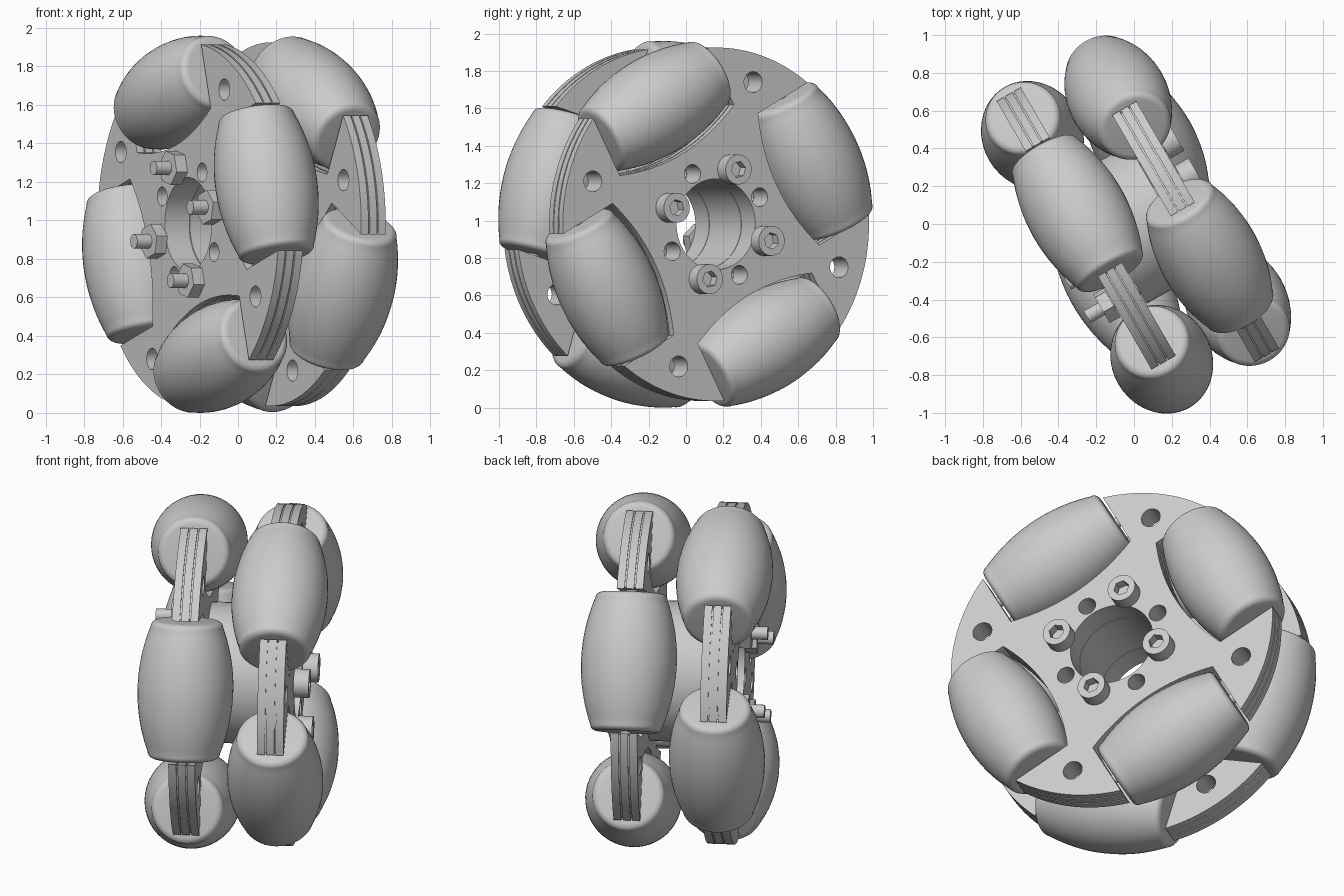
import bpy, bmesh
from math import sin, cos, pi, radians, sqrt
from mathutils import Matrix, Vector

cube = bpy.data.objects.get("Cube")
if cube:
    bpy.data.objects.remove(cube, do_unlink=True)

# Main dimensions
RIM, PLATE_R, AXLE_R = 0.98, 0.945, 0.715
SLOT, HALF_LEN = 0.40, 0.385
BORE, BOLT_CIRCLE = 0.243, 0.306
INNER, OUTER = 0.169, 0.324
FRONT_ROLLER, REAR_ROLLER = radians(28.2), radians(73.2)

grey = bpy.data.materials.new("light_grey")
grey.use_nodes = True
colour = (0.6, 0.6, 0.6, 1)
grey.diffuse_color = colour
grey.node_tree.nodes["Principled BSDF"].inputs["Base Color"].default_value = colour

# Wheel frame: local z is the axle, local y is up
a = radians(30)
WHEEL = Matrix(((-sin(a), 0, cos(a), 0.018),
                (cos(a), 0, sin(a), 0.0),
                (0, 1, 0, RIM),
                (0, 0, 0, 1)))
parts = []


def add(name, mesh, matrix=Matrix()):
    ob = bpy.data.objects.new(name, mesh)
    bpy.context.collection.objects.link(ob)
    ob.matrix_world = WHEEL @ matrix
    mesh.materials.clear()
    mesh.materials.append(grey)
    parts.append(ob)
    return ob


def polar(r, t):
    return (r * cos(t), r * sin(t))


def circle(r, centre=(0, 0), n=40, turn=0):
    return [(centre[0] + r * cos(turn + 2 * pi * i / n),
             centre[1] + r * sin(turn + 2 * pi * i / n)) for i in range(n)]


def extruded(name, loops, z0, z1, matrix=Matrix()):
    """Flat outline with holes, extruded along the axle from z0 to z1."""
    curve = bpy.data.curves.new(name, "CURVE")
    curve.dimensions, curve.fill_mode = "2D", "BOTH"
    curve.extrude = (z1 - z0) / 2
    for loop in loops:
        spline = curve.splines.new("POLY")
        spline.points.add(len(loop) - 1)
        for p, (x, y) in zip(spline.points, loop):
            p.co = (x, y, 0, 1)
        spline.use_cyclic_u = True
    temp = bpy.data.objects.new(name + "_curve", curve)
    bpy.context.collection.objects.link(temp)
    bpy.context.view_layer.update()
    mesh = bpy.data.meshes.new_from_object(
        temp.evaluated_get(bpy.context.evaluated_depsgraph_get()))
    bpy.data.objects.remove(temp, do_unlink=True)
    bm = bmesh.new()
    bm.from_mesh(mesh)
    bmesh.ops.remove_doubles(bm, verts=bm.verts, dist=1e-5)
    bmesh.ops.recalc_face_normals(bm, faces=bm.faces)
    bm.to_mesh(mesh)
    bm.free()
    return add(name, mesh, matrix @ Matrix.Translation((0, 0, (z0 + z1) / 2)))


def lathe(name, profile, matrix, steps=48):
    """Spin (radius, height) points round local z."""
    bm = bmesh.new()
    verts = [bm.verts.new((r, 0, z)) for r, z in profile]
    edges = [bm.edges.new(pair) for pair in zip(verts, verts[1:])]
    bmesh.ops.spin(bm, geom=verts + edges, cent=(0, 0, 0), axis=(0, 0, 1),
                   angle=2 * pi, steps=steps)
    bmesh.ops.remove_doubles(bm, verts=bm.verts, dist=1e-5)
    bmesh.ops.recalc_face_normals(bm, faces=bm.faces)
    mesh = bpy.data.meshes.new(name)
    bm.to_mesh(mesh)
    bm.free()
    return add(name, mesh, matrix)


def plate_outline(first, inset):
    """Disc with four roller slots whose floors bulge toward the hub."""
    pts = []
    rim, half = PLATE_R - inset, SLOT + inset
    edge = sqrt(rim ** 2 - half ** 2)
    corner = Vector((edge, half)).to_2d()
    start = Vector((1, 0)).angle_signed(corner) * -1
    for k in range(4):
        t = first + k * pi / 2
        slot = [(edge, -half)]
        for i in range(17):
            v = -1 + i / 8
            slot.append((0.51 - inset - 0.08 * (1 - v * v), v * half))
        slot.append((edge, half))
        pts += [(u * cos(t) - v * sin(t), u * sin(t) + v * cos(t)) for u, v in slot]
        sweep = pi / 2 - 2 * start
        pts += [polar(rim, t + start + sweep * i / 16) for i in range(1, 16)]
    return pts


def ring_holes(r, radius, first):
    return [circle(r, polar(radius, first + k * pi / 2), 24) for k in range(4)]


hub_holes = [circle(BORE, n=64)] + ring_holes(0.05, BOLT_CIRCLE, FRONT_ROLLER)

# Roller profile: barrel following the wheel rim, with rounded ends
barrel_end = HALF_LEN - 0.035
barrel = [barrel_end * i / 10 for i in range(11)]
half_profile = [(sqrt(RIM ** 2 - t * t) - AXLE_R, t) for t in barrel]
end_r = half_profile[-1][0]
half_profile += [(end_r - 0.04 * (1 - cos(q)), barrel_end + 0.035 * sin(q))
                 for q in (pi / 2 * i / 6 for i in range(1, 7))]
half_profile.append((0, HALF_LEN))
roller_profile = [(r, -z) for r, z in reversed(half_profile)] + half_profile[1:]
pin_profile = [(0, -0.43), (0.03, -0.43), (0.03, 0.43), (0, 0.43)]

# Two wheels, the rear one turned by half a roller step
layer = (OUTER - INNER) / 3
for side, sign, first in (("front", 1, FRONT_ROLLER), ("rear", -1, REAR_ROLLER)):
    # Laminated plate: three sheets separated by thin grooves
    mid = sign * (INNER + OUTER) / 2
    holes = hub_holes + ring_holes(0.056, 0.794, first + pi / 4)
    for i in (-1, 0, 1):
        z = mid + i * layer
        h = layer / 2 - 0.004
        extruded(side + "_plate_sheet", [plate_outline(first, 0)] + holes, z - h, z + h)
    for i in (-0.5, 0.5):
        z = mid + i * layer
        extruded(side + "_plate_groove", [plate_outline(first, 0.008)] + holes,
                 z - 0.004, z + 0.004)
    # Barrel rollers on their pins
    for k in range(4):
        t = first + k * pi / 2
        place = (Matrix.Translation((*polar(AXLE_R, t), mid))
                 @ Matrix.Rotation(t, 4, "Z") @ Matrix.Rotation(-pi / 2, 4, "X"))
        lathe(side + "_roller", roller_profile, place)
        lathe(side + "_roller_pin", pin_profile, place, 16)

# Hub between the plates
extruded("hub_spacer", [circle(0.39, n=64)] + hub_holes, -INNER, INNER)

# Bolts: socket head in front, nut and bare end at the rear
for k in range(4):
    t = REAR_ROLLER + k * pi / 2
    place = Matrix.Translation((*polar(BOLT_CIRCLE, t), 0)) @ Matrix.Rotation(t, 4, "Z")
    extruded("bolt_shaft", [circle(0.037, n=24)], -OUTER - 0.153, OUTER, place)
    extruded("bolt_head_base", [circle(0.08)], OUTER, OUTER + 0.03, place)
    extruded("bolt_head_socket", [circle(0.08), circle(0.045, n=6)],
             OUTER + 0.03, OUTER + 0.085, place)
    extruded("nut", [circle(0.092, n=6)], -OUTER - 0.065, -OUTER, place)

# Smooth curved faces, keep edges sharp
bpy.ops.object.select_all(action="DESELECT")
for ob in parts:
    ob.select_set(True)
bpy.context.view_layer.objects.active = parts[0]
bpy.ops.object.shade_smooth_by_angle(angle=radians(30))
